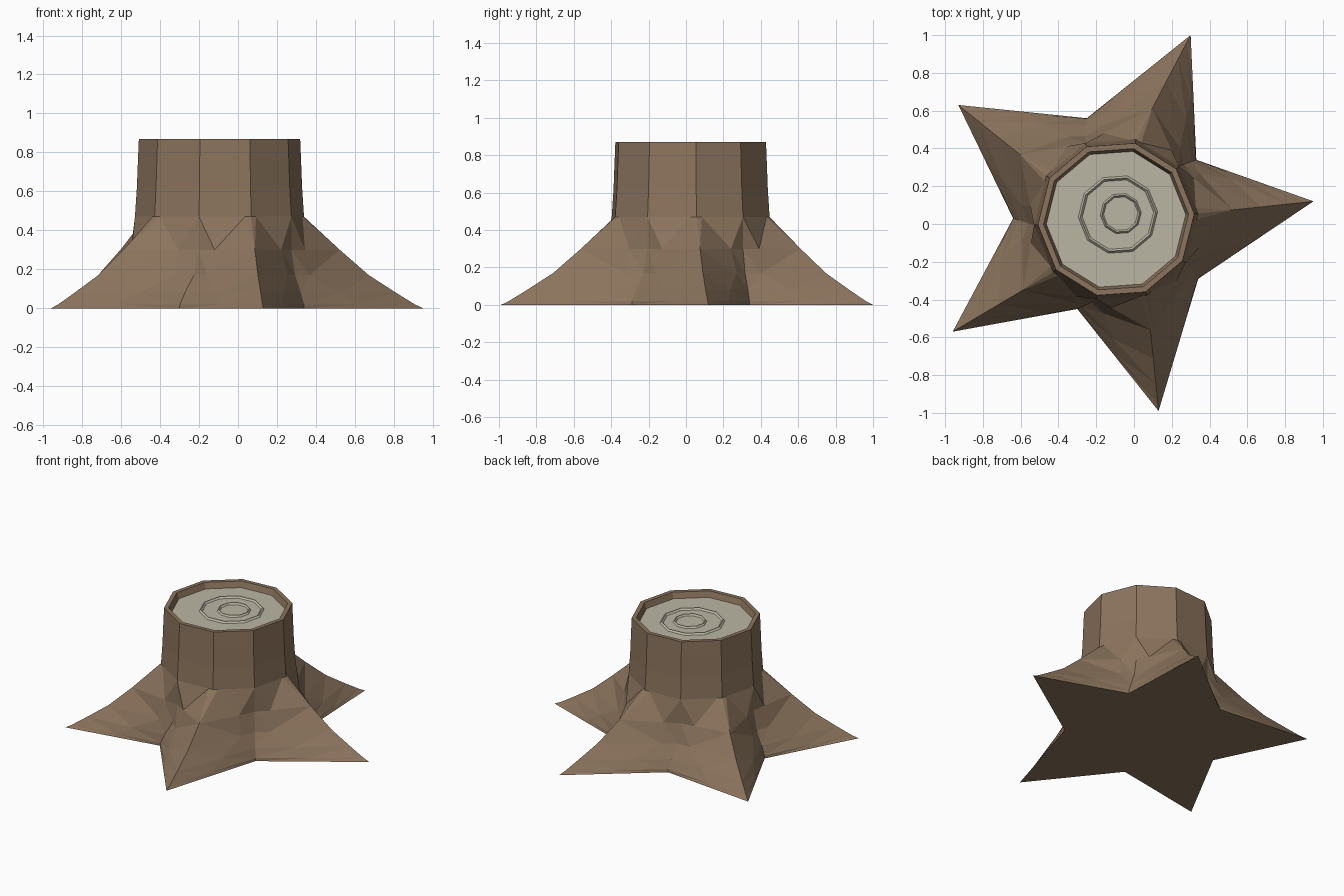
import bpy, bmesh, math
from mathutils import Vector

cube = bpy.data.objects.get("Cube")
if cube:
    bpy.data.objects.remove(cube, do_unlink=True)


def material(name, color):
    m = bpy.data.materials.new(name)
    m.diffuse_color = (*color, 1)
    m.use_nodes = True
    m.node_tree.nodes["Principled BSDF"].inputs["Base Color"].default_value = (*color, 1)
    return m


bark = material("brown bark", (0.26, 0.175, 0.11))
wood = material("pale cut wood", (0.50, 0.47, 0.37))

CENTER = Vector((-0.095, 0.025, 0))
TIPS = [(0.95, 0.12), (0.30, 1.0), (-0.93, 0.63), (-0.96, -0.57), (0.13, -0.99)]
VALLEYS = [(0.33, 0.34), (-0.25, 0.56), (-0.64, 0.03), (-0.30, -0.45), (0.34, -0.29)]
TOP = 0.87


def corner(k, radius, z, center=CENTER):
    a = math.radians(4 + 36 * k)
    return Vector((center.x + radius * math.cos(a), center.y + radius * math.sin(a), z))


def finish(bm, name, mat):
    bmesh.ops.recalc_face_normals(bm, faces=bm.faces)
    mesh = bpy.data.meshes.new(name)
    bm.to_mesh(mesh)
    bm.free()
    mesh.materials.append(mat)
    obj = bpy.data.objects.new(name, mesh)
    bpy.context.collection.objects.link(obj)
    return obj


def bridge(bm, low, high):
    n = len(low)
    for i in range(n):
        j = (i + 1) % n
        bm.faces.new((low[i], low[j], high[j], high[i]))


# Stump levels: height, trunk radius, root spread, valley spread, flank position
LEVELS = [
    (0.00, 0.44, 1.00, 1.00, 0.50),
    (0.02, 0.44, 0.93, 0.98, 0.50),
    (0.08, 0.44, 0.77, 0.72, 0.58),
    (0.17, 0.44, 0.54, 0.25, 0.80),
    (0.30, 0.435, 0.30, 0.00, 0.72),
    (0.47, 0.435, 0.00, 0.00, 0.12),
    (0.62, 0.425, 0.00, 0.00, 0.35),
    (0.75, 0.42, 0.00, 0.00, 0.50),
    (TOP, 0.415, 0.00, 0.00, 0.50),
]


def stump_ring(z, radius, spread, dip, flank):
    ridges, hollows = [], []
    for k in range(5):
        tip, valley = Vector((*TIPS[k], z)), Vector((*VALLEYS[k], z))
        ridges.append(corner(2 * k, radius, z).lerp(tip, spread))
        hollows.append(corner(2 * k + 1, radius, z).lerp(valley, dip))
    ring = []
    for k in range(5):
        after = ridges[(k + 1) % 5]
        ring += [ridges[k], ridges[k].lerp(hollows[k], flank),
                 hollows[k], after.lerp(hollows[k], flank)]
    return ring


# Bark shell with roots, rim and hollow top
bm = bmesh.new()
rings = [[bm.verts.new(p) for p in stump_ring(*level)] for level in LEVELS]
for radius, z in ((0.385, TOP), (0.37, TOP - 0.045)):
    rings.append([bm.verts.new(p) for p in stump_ring(z, radius, 0, 0, 0.5)])
for low, high in zip(rings, rings[1:]):
    bridge(bm, low, high)
bm.faces.new(rings[0])
bm.faces.new(rings[-1])
bmesh.ops.triangulate(bm, faces=[f for f in bm.faces if len(f.verts) == 4])
finish(bm, "stump_bark", bark)

# Cut wood surface
bm = bmesh.new()
bm.faces.new([bm.verts.new(corner(k, 0.37, TOP - 0.04)) for k in range(10)])
finish(bm, "cut_surface", wood)


# Growth rings as small raised ridges
def growth_ring(name, x, y, radius, width):
    bm = bmesh.new()
    c = Vector((x, y, 0))
    base = TOP - 0.04
    profile = ((radius + width, base), (radius, base + 0.012), (radius - width, base))
    loops = [[bm.verts.new(corner(k, r, z, c)) for k in range(10)] for r, z in profile]
    for low, high in zip(loops, loops[1:]):
        bridge(bm, low, high)
    finish(bm, name, wood)


growth_ring("outer_growth_ring", -0.085, 0.05, 0.2, 0.011)
growth_ring("inner_growth_ring", -0.07, 0.055, 0.1, 0.009)
